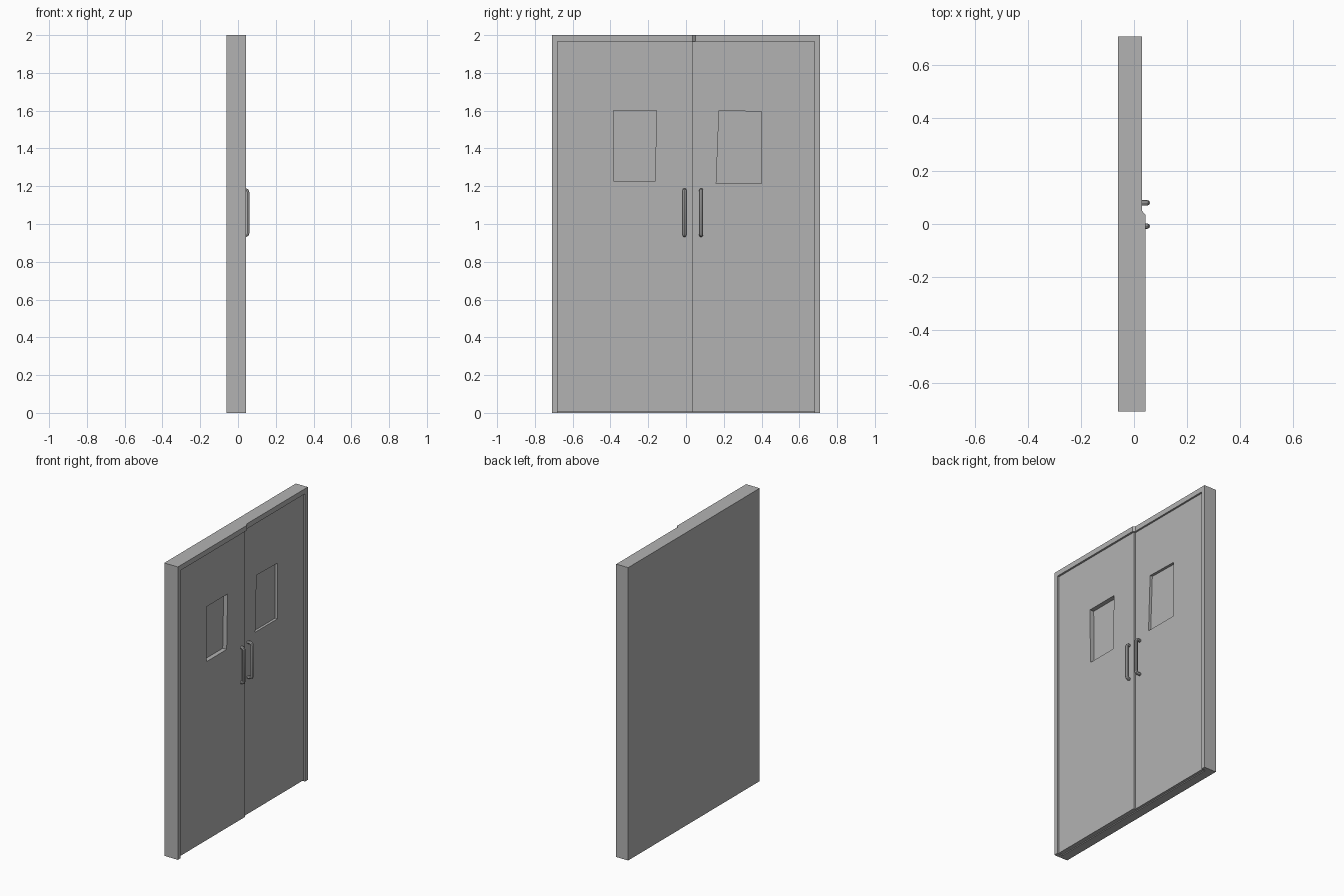
import bpy, bmesh
from mathutils import Vector

if "Cube" in bpy.data.objects:
    bpy.data.objects.remove(bpy.data.objects["Cube"], do_unlink=True)

# single painted finish
grey = bpy.data.materials.new("grey_paint")
grey.use_nodes = True
colour = (0.45, 0.45, 0.45, 1)
grey.diffuse_color = colour
grey.node_tree.nodes["Principled BSDF"].inputs["Base Color"].default_value = colour


def finish(name, bm):
    bmesh.ops.recalc_face_normals(bm, faces=bm.faces)
    mesh = bpy.data.meshes.new(name)
    bm.to_mesh(mesh)
    bm.free()
    mesh.materials.append(grey)
    obj = bpy.data.objects.new(name, mesh)
    bpy.context.collection.objects.link(obj)
    return obj


def plan_prism(name, plan, z0, z1):
    """Extrude an (x, y) outline from z0 to z1."""
    bm = bmesh.new()
    face = bm.faces.new([bm.verts.new((x, y, z0)) for x, y in plan])
    ext = bmesh.ops.extrude_face_region(bm, geom=[face])
    top = [v for v in ext["geom"] if isinstance(v, bmesh.types.BMVert)]
    bmesh.ops.translate(bm, verts=top, vec=(0, 0, z1 - z0))
    return finish(name, bm)


def door_leaf(name, x0, x1, outer, window):
    """Panel with a four-cornered window hole, outlines given in (y, z)."""
    bm = bmesh.new()
    rings = [[bm.verts.new((x, y, z)) for y, z in loop]
             for x, loop in ((x0, outer), (x1, outer), (x1, window), (x0, window))]
    for a, b in zip(rings, rings[1:] + rings[:1]):
        for i in range(4):
            j = (i + 1) % 4
            bm.faces.new((a[i], a[j], b[j], b[i]))
    return finish(name, bm)


def rect(y0, y1, z0, z1):
    return [(y0, z0), (y1, z0), (y1, z1), (y0, z1)]


def handle(name, y, x_door):
    """Round pull bar with bent ends."""
    x_bar, low, high, bend = 0.05, 0.941, 1.179, 0.012
    points = [(x_door - 0.005, low), (x_bar - bend, low), (x_bar - 0.003, low + 0.003),
              (x_bar, low + bend)]
    points += [(x, low + high - z) for x, z in reversed(points)]
    curve = bpy.data.curves.new(name, "CURVE")
    curve.dimensions = "3D"
    curve.bevel_depth = 0.0105
    curve.bevel_resolution = 2
    curve.use_fill_caps = True
    spline = curve.splines.new("POLY")
    spline.points.add(len(points) - 1)
    for p, (x, z) in zip(spline.points, points):
        p.co = (x, y, z, 1)
    curve.materials.append(grey)
    obj = bpy.data.objects.new(name, curve)
    bpy.context.collection.objects.link(obj)
    bpy.ops.object.select_all(action="DESELECT")
    obj.select_set(True)
    bpy.context.view_layer.objects.active = obj
    bpy.ops.object.convert(target="MESH")
    bpy.ops.object.shade_smooth_by_angle()


# frame: solid block, thinner on one half, with the doorway recessed
back, glass, side, seam = -0.06, 0.0, 0.71, 0.035
frame = plan_prism("door_frame", [
    (back, -side), (0.043, -side), (0.043, 0.035), (0.03, 0.05),
    (0.03, side), (back, side)], 0, 2)
cutter = plan_prism("doorway_cutter", [
    (glass, -0.68), (0.2, -0.68), (0.2, 0.68), (glass, 0.68)], -0.1, 1.965)
cutter.hide_render = True
cut = frame.modifiers.new("doorway", "BOOLEAN")
cut.operation = "DIFFERENCE"
cut.solver = "EXACT"
cut.object = cutter
bpy.context.view_layer.objects.active = frame
bpy.ops.object.modifier_apply(modifier="doorway")
bpy.data.objects.remove(cutter, do_unlink=True)

# two leaves, the first standing proud of the second at the seam
door_leaf("door_right", glass, 0.03, rect(-0.68, seam, 0.006, 1.965),
          [(-0.38, 1.225), (-0.165, 1.225), (-0.155, 1.6), (-0.385, 1.6)])
door_leaf("door_left", glass, 0.018, rect(seam, 0.68, 0.006, 1.965),
          [(0.16, 1.215), (0.4, 1.215), (0.4, 1.595), (0.175, 1.6)])

# pull handles either side of the seam
handle("handle_right", -0.008, 0.03)
handle("handle_left", 0.08, 0.018)
